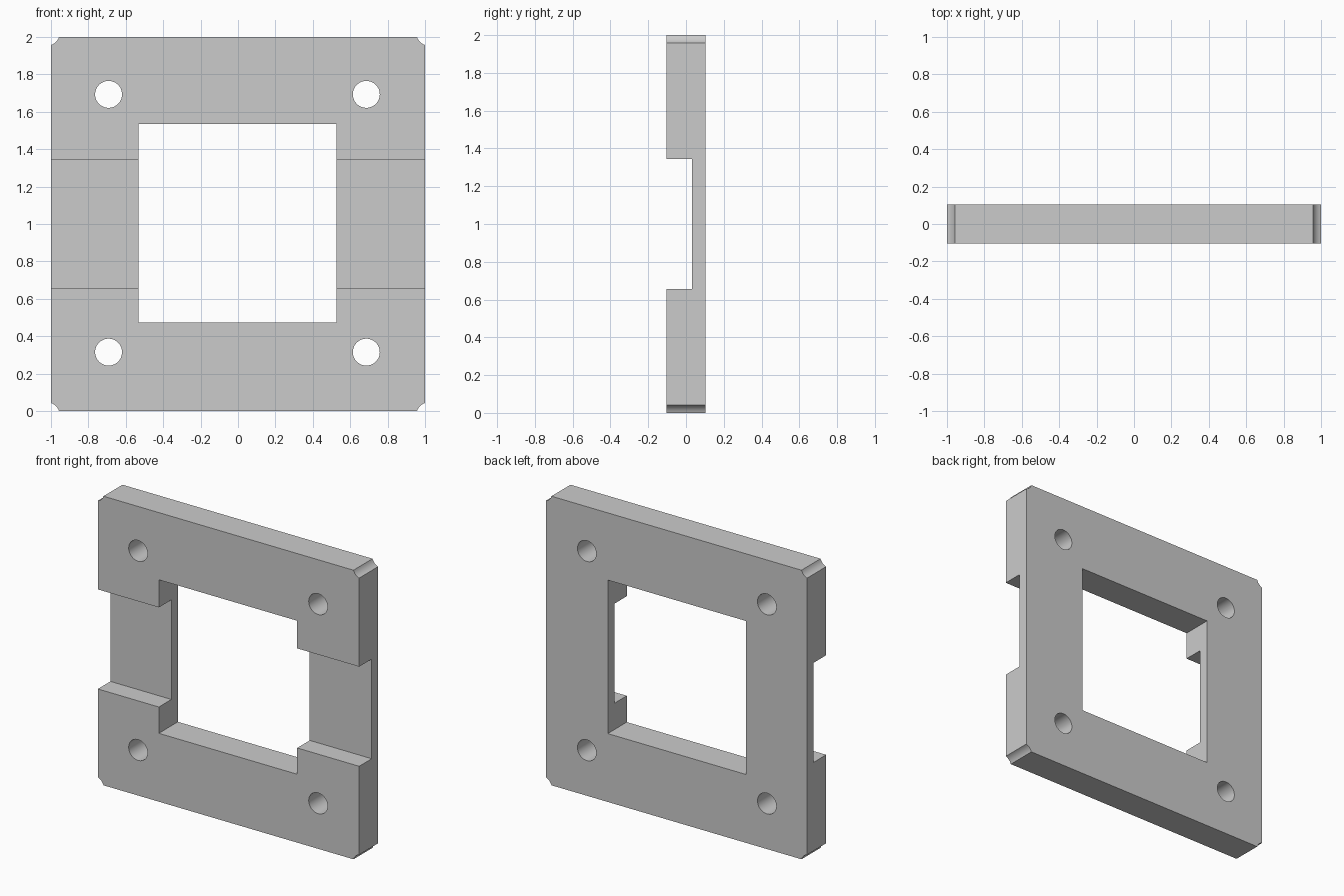
import bpy, bmesh
from math import pi, atan2, hypot, cos, sin

if "Cube" in bpy.data.objects:
    bpy.data.objects.remove(bpy.data.objects["Cube"])

Y0, Y1 = -0.104, 0.104   # plate front and back
CZ = 1.004               # height of the window and hole pattern


def prism(name, outline, y0, y1):
    """Extrude an x-z outline along y."""
    bm = bmesh.new()
    face = bm.faces.new([bm.verts.new((x, y0, z)) for x, z in outline])
    ext = bmesh.ops.extrude_face_region(bm, geom=[face])
    verts = [v for v in ext["geom"] if isinstance(v, bmesh.types.BMVert)]
    bmesh.ops.translate(bm, verts=verts, vec=(0, y1 - y0, 0))
    bmesh.ops.recalc_face_normals(bm, faces=bm.faces)
    mesh = bpy.data.meshes.new(name)
    bm.to_mesh(mesh)
    bm.free()
    ob = bpy.data.objects.new(name, mesh)
    bpy.context.collection.objects.link(ob)
    return ob


def rect(x0, x1, z0, z1):
    return [(x0, z0), (x1, z0), (x1, z1), (x0, z1)]


def circle(x, z, r, n=48):
    return [(x + r * cos(2 * pi * i / n), z + r * sin(2 * pi * i / n)) for i in range(n)]


def cut(target, cutter):
    cutter.hide_render = True
    mod = target.modifiers.new("cut", "BOOLEAN")
    mod.operation = "DIFFERENCE"
    mod.solver = "EXACT"
    mod.object = cutter
    bpy.context.view_layer.objects.active = target
    bpy.ops.object.modifier_apply(modifier=mod.name)
    bpy.data.objects.remove(cutter)


# Plate outline: square with small, slightly hollow corner reliefs
c, leg = 0.02, 0.043
r = hypot(c + leg, c)
a0, a1 = pi + atan2(leg + c, c), pi + atan2(c, leg + c)
arc = [(1 + c + r * cos(a0 + (a1 - a0) * i / 6),
        1 + c + r * sin(a0 + (a1 - a0) * i / 6)) for i in range(7)]
outline = []
for sx, sz in ((1, 1), (-1, 1), (-1, -1), (1, -1)):
    pts = arc if sx * sz > 0 else arc[::-1]
    outline += [(sx * x, 1 + sz * z) for x, z in pts]
plate = prism("mounting_plate", outline, Y0, Y1)

# Square window
cut(plate, prism("window_cutter", rect(-0.533, 0.526, CZ - 0.531, CZ + 0.531), -0.3, 0.3))

# Horizontal channel across the front
cut(plate, prism("channel_cutter", rect(-1.2, 1.2, 0.655, 1.344), -0.3, 0.033))

# Four screw holes
for x in (-0.692, 0.686):
    for z in (CZ - 0.689, CZ + 0.689):
        cut(plate, prism("hole_cutter", circle(x, z, 0.072), -0.3, 0.3))

plate.select_set(True)
bpy.context.view_layer.objects.active = plate
bpy.ops.object.shade_smooth_by_angle(angle=pi / 6)
